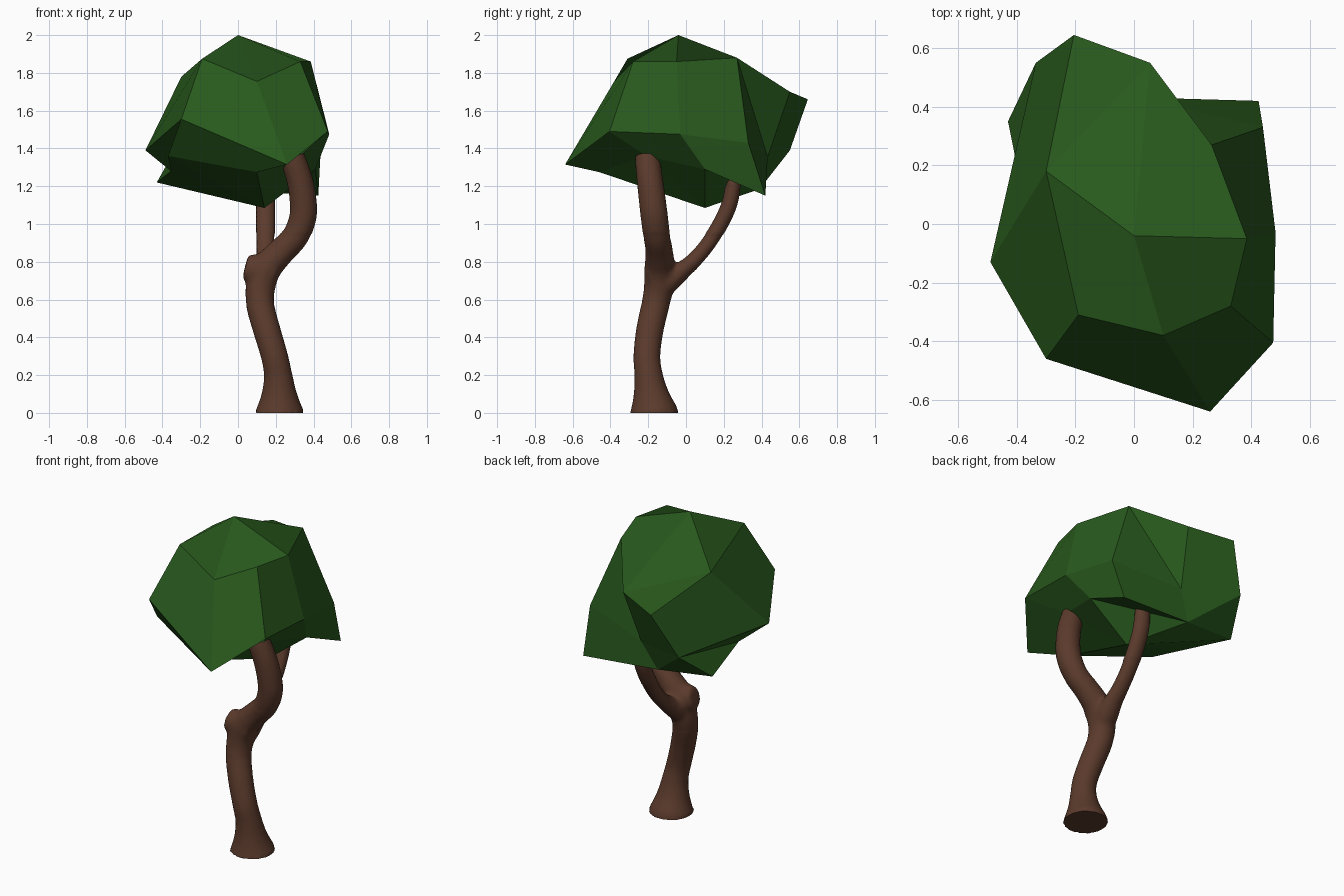
import bpy, bmesh, math
from mathutils import Vector

if "Cube" in bpy.data.objects:
    bpy.data.objects.remove(bpy.data.objects["Cube"])


def material(name, rgb):
    m = bpy.data.materials.new(name)
    m.diffuse_color = (*rgb, 1.0)
    m.use_nodes = True
    m.node_tree.nodes["Principled BSDF"].inputs["Base Color"].default_value = m.diffuse_color
    return m


bark = material("bark_brown", (0.105, 0.043, 0.025))
leaf = material("leaf_green", (0.021, 0.099, 0.012))


def finish(bm, name, mat, smooth):
    bmesh.ops.recalc_face_normals(bm, faces=bm.faces)
    me = bpy.data.meshes.new(name)
    bm.to_mesh(me)
    bm.free()
    me.materials.append(mat)
    for p in me.polygons:
        p.use_smooth = smooth
    if smooth:
        me.set_sharp_from_angle(angle=math.radians(40))
    ob = bpy.data.objects.new(name, me)
    bpy.context.collection.objects.link(ob)
    return ob


def spline(pts, steps=5):
    # Catmull-Rom through (x, y, z, radius) points
    p = [Vector(q) for q in pts]
    p = [p[0] * 2 - p[1]] + p + [p[-1] * 2 - p[-2]]
    out = []
    for i in range(1, len(p) - 2):
        a, b, c, d = p[i - 1:i + 3]
        for k in range(steps):
            t = k / steps
            out.append(0.5 * (2 * b + (c - a) * t + (2 * a - 5 * b + 4 * c - d) * t * t
                              + (3 * b - a - 3 * c + d) * t ** 3))
    return out + [p[-2]]


def tube(bm, pts, ref=(1, 0, 0), squash=1.0, sides=24, flat_start=False):
    path = spline(pts)
    ref = Vector(ref)
    rings = []
    for i, q in enumerate(path):
        t = (path[min(i + 1, len(path) - 1)] - path[max(i - 1, 0)]).to_3d().normalized()
        if flat_start and i == 0:
            t = Vector((0, 0, 1))
        u = (ref - t * t.dot(ref)).normalized()
        v = t.cross(u)
        rings.append([bm.verts.new(q.to_3d() + q.w * (u * squash * math.cos(a) + v * math.sin(a)))
                      for a in (2 * math.pi * k / sides for k in range(sides))])
    for r, s in zip(rings, rings[1:]):
        for k in range(sides):
            n = (k + 1) % sides
            bm.faces.new((r[k], r[n], s[n], s[k]))
    bm.faces.new(rings[0][::-1])
    bm.faces.new(rings[-1])


wood = bmesh.new()
# Trunk running on into the thick front limb
tube(wood, [
    (0.22, -0.17, 0.00, 0.131), (0.218, -0.185, 0.10, 0.094), (0.212, -0.198, 0.20, 0.075),
    (0.193, -0.207, 0.30, 0.071), (0.155, -0.193, 0.43, 0.072), (0.120, -0.165, 0.56, 0.074),
    (0.118, -0.145, 0.66, 0.079), (0.150, -0.140, 0.765, 0.081), (0.230, -0.142, 0.855, 0.074),
    (0.305, -0.155, 0.935, 0.071), (0.344, -0.168, 1.04, 0.072), (0.343, -0.180, 1.14, 0.071),
    (0.325, -0.192, 1.24, 0.069), (0.292, -0.203, 1.34, 0.066), (0.275, -0.205, 1.40, 0.058),
], flat_start=True)
# Thin back limb
tube(wood, [
    (0.125, -0.135, 0.650, 0.052), (0.133, -0.080, 0.700, 0.056), (0.143, -0.018, 0.755, 0.049),
    (0.146, 0.050, 0.815, 0.043), (0.146, 0.120, 0.900, 0.042), (0.146, 0.182, 1.00, 0.042),
    (0.146, 0.228, 1.10, 0.042), (0.146, 0.247, 1.19, 0.041), (0.146, 0.250, 1.25, 0.037),
], squash=1.2)
# Cut stub at the fork
tube(wood, [
    (0.20, -0.142, 0.745, 0.080), (0.11, -0.143, 0.755, 0.088), (0.037, -0.145, 0.772, 0.067),
], ref=(0, 1, 0), squash=0.86)
raw = finish(wood, "trunk_raw", bark, True)

# Fuse the wood into one skin, then soften only the fork
remesh = raw.modifiers.new("fuse", 'REMESH')
remesh.mode = 'VOXEL'
remesh.voxel_size = 0.011
bpy.context.view_layer.update()
fused = raw.evaluated_get(bpy.context.evaluated_depsgraph_get())
bm = bmesh.new()
bm.from_mesh(fused.to_mesh())
bpy.data.objects.remove(raw)
fork = [v for v in bm.verts if 0.56 < v.co.z < 0.95]
for _ in range(10):
    bmesh.ops.smooth_vert(bm, verts=fork, factor=0.5,
                          use_axis_x=True, use_axis_y=True, use_axis_z=True)
for v in bm.verts:
    if v.co.z < 0.006:
        v.co.z = 0
finish(bm, "trunk", bark, True)

# Canopy: warped block of three rings of eight points plus top and bottom centres
top = [(-.19, -.31, 1.875), (.10, -.38, 1.755), (.33, -.28, 1.86), (.385, -.05, 1.86),
       (.265, .27, 1.88), (.055, .55, 1.70), (-.205, .645, 1.66), (-.30, .18, 1.78)]
mid = [(-.30, -.46, 1.555), (.26, -.64, 1.315), (.475, -.405, 1.49), (.483, -.03, 1.475),
       (.44, .33, 1.43), (.01, .432, 1.355), (-.335, .55, 1.39), (-.49, -.13, 1.39)]
low = [(-.37, -.28, 1.36), (.10, -.46, 1.275), (.33, -.21, 1.36), (.41, .10, 1.29),
       (.425, .42, 1.15), (-.075, .39, 1.185), (-.43, .35, 1.22), (-.355, -.02, 1.28)]
bm = bmesh.new()
t, m, b = ([bm.verts.new(p) for p in ring] for ring in (top, mid, low))
apex = bm.verts.new((0, -.04, 2.0))
base = bm.verts.new((.14, .10, 1.085))


def folded(p, q, r, s):
    # quad creased along p-r
    bm.faces.new((p, q, r))
    bm.faces.new((p, r, s))


for i in range(8):
    n = (i + 1) % 8
    if i == 4:
        folded(m[n], t[n], t[i], m[i])
    else:
        bm.faces.new((m[i], m[n], t[n], t[i]))
    if i in (5, 7):
        folded(b[i], b[n], m[n], m[i])
    elif i == 6:
        folded(b[n], m[n], m[i], b[i])
    else:
        bm.faces.new((b[i], b[n], m[n], m[i]))
for i in range(0, 8, 2):
    if i == 6:
        folded(t[i - 1], t[i], t[i + 1], apex)
    else:
        bm.faces.new((apex, t[i - 1], t[i], t[i + 1]))
    if i == 4:
        folded(b[i + 1], b[i], b[i - 1], base)
    else:
        folded(base, b[i + 1], b[i], b[i - 1])
finish(bm, "canopy", leaf, False)
